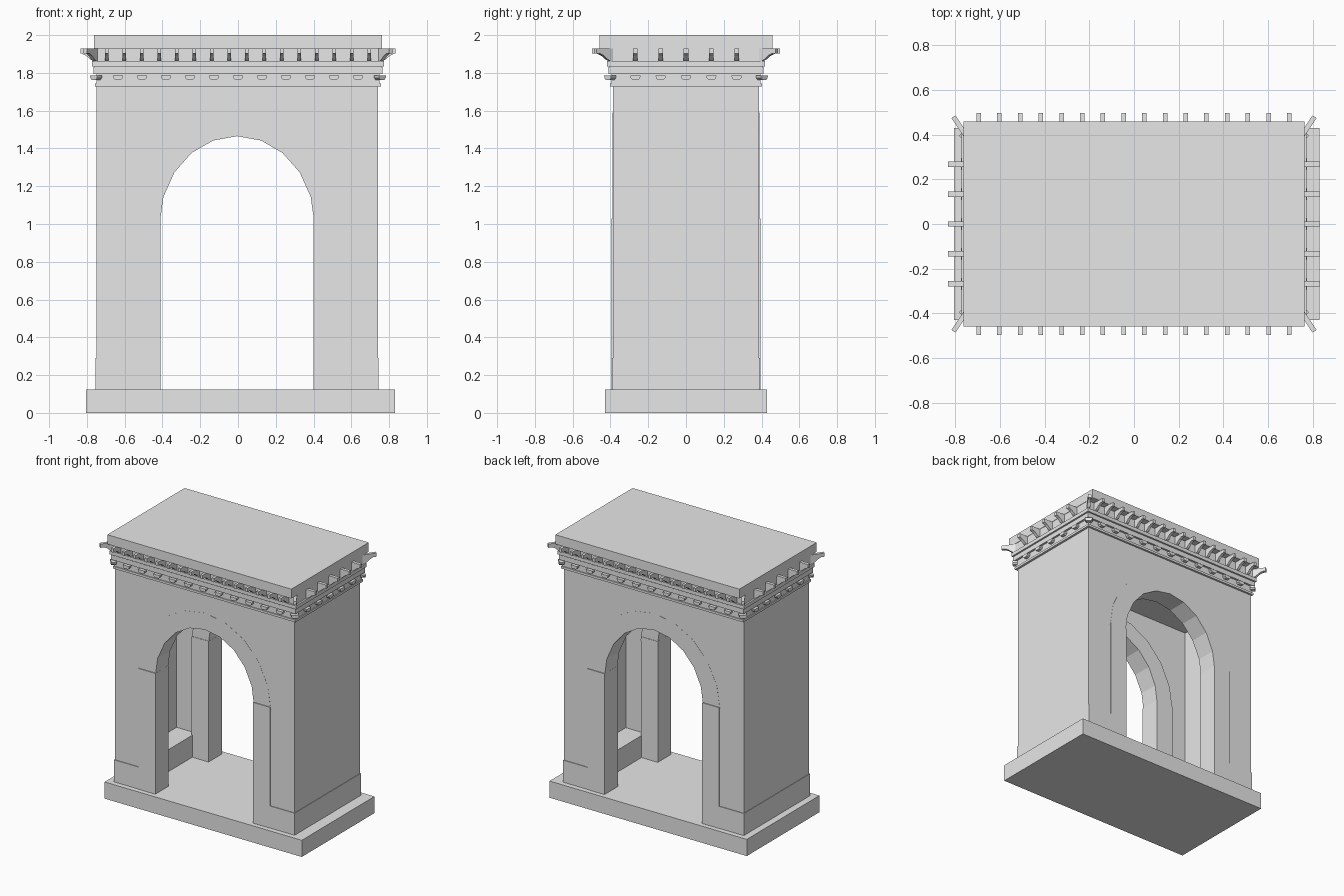
import bpy, bmesh, math
from mathutils import Matrix, Vector

if "Cube" in bpy.data.objects:
    bpy.data.objects.remove(bpy.data.objects["Cube"], do_unlink=True)

stone = bpy.data.materials.new("grey stone")
stone.use_nodes = True
GREY = (0.8, 0.8, 0.8, 1)
stone.diffuse_color = GREY
stone.node_tree.nodes["Principled BSDF"].inputs["Base Color"].default_value = GREY

CX = -0.005          # centre line of the arch
FLOOR, TOP = 0.125, 1.73


def finish(name, bm):
    bmesh.ops.recalc_face_normals(bm, faces=bm.faces)
    mesh = bpy.data.meshes.new(name)
    bm.to_mesh(mesh)
    bm.free()
    mesh.materials.append(stone)
    obj = bpy.data.objects.new(name, mesh)
    bpy.context.collection.objects.link(obj)
    return obj


def add_prism(bm, pts, lo, hi, matrix=Matrix()):
    """Extrude a profile of (x, z) points along y from lo to hi."""
    face = bm.faces.new([bm.verts.new(matrix @ Vector((x, lo, z))) for x, z in pts])
    ext = bmesh.ops.extrude_face_region(bm, geom=[face], use_keep_orig=True)
    move = matrix.to_3x3() @ Vector((0, hi - lo, 0))
    verts = [g for g in ext["geom"] if isinstance(g, bmesh.types.BMVert)]
    bmesh.ops.translate(bm, verts=verts, vec=move)


def prism(name, pts, lo, hi):
    bm = bmesh.new()
    add_prism(bm, pts, lo, hi)
    return finish(name, bm)


def box(name, x0, x1, y0, y1, z0, z1):
    return prism(name, [(x0, z0), (x1, z0), (x1, z1), (x0, z1)], y0, y1)


def arch(rx, rz, steps=10):
    """Half ellipse from the left springing to the right one."""
    angles = [math.pi * (1 - i / steps) for i in range(steps + 1)]
    return [(CX + rx * math.cos(a), 1.0 + rz * math.sin(a)) for a in angles]


# Base slab
box("base_slab", -0.805, 0.83, -0.43, 0.43, 0, FLOOR)

# Arched walls, arch bands and pilasters, front and back
opening = arch(0.48, 0.52)
wall = ([(-0.75, FLOOR), (opening[0][0], FLOOR)] + opening +
        [(opening[-1][0], FLOOR), (0.74, FLOOR), (0.74, TOP), (-0.75, TOP)])
band = arch(0.41, 0.465) + arch(0.55, 0.59)[::-1]
for label, s in (("front", -1), ("back", 1)):
    prism(label + "_wall", wall, s * 0.28, s * 0.387)
    prism(label + "_arch_band", band, s * 0.24, s * 0.388)
    for side, t in (("right", -1), ("left", 1)):
        x = sorted((CX + t * 0.405, CX + t * 0.545))
        box(f"{label}_{side}_pilaster", *x, *sorted((s * 0.237, s * 0.394)), FLOOR, 1.03)

# Side walls and low plinths
for side, t in (("right", -1), ("left", 1)):
    box(side + "_wall", *sorted((CX + t * 0.70, CX + t * 0.745)), -0.387, 0.387, FLOOR, TOP)
    box(side + "_plinth", *sorted((CX + t * 0.54, CX + t * 0.749)), -0.392, 0.392, FLOOR, 0.29)

# Cornice bands, stacked: half width, half depth, bottom, top
bands = [("ceiling_slab", 0.74, 0.386, 1.70, 1.735),
         ("lower_moulding", 0.757, 0.402, 1.728, 1.745),
         ("bead_band", 0.75, 0.395, 1.745, 1.80),
         ("fillet", 0.765, 0.41, 1.795, 1.83),
         ("dentil_band", 0.773, 0.418, 1.835, 1.862),
         ("frieze", 0.76, 0.405, 1.83, 1.935),
         ("top_slab", 0.763, 0.458, 1.93, 2.0)]
for name, hx, hy, z0, z1 in bands:
    box(name, -hx, hx, -hy, hy, z0, z1)


def row(bm, profile, width, angle, distance, offsets):
    """Repeat an outward-facing profile along one side."""
    turn = Matrix.Rotation(angle, 4, "Z")
    for o in offsets:
        add_prism(bm, profile, -width / 2, width / 2,
                  turn @ Matrix.Translation((distance, o, 0)))


def spread(half, count):
    return [-half + 2 * half * i / (count - 1) for i in range(count)]


# Scrolled brackets under the top slab, with diagonal ones at the corners
bracket = [(-0.02, 1.855), (0.005, 1.862), (0.025, 1.872), (0.045, 1.89),
           (0.07, 1.902), (0.095, 1.902), (0.095, 1.93), (-0.02, 1.93)]
short = [(min(x, 0.075), z) for x, z in bracket]
bm = bmesh.new()
for k in range(4):
    angle = k * math.pi / 2
    if k % 2:
        row(bm, bracket, 0.02, angle, 0.403, spread(0.695, 16))
    else:
        row(bm, short, 0.024, angle, 0.758, spread(0.268, 5))
for sx in (-1, 1):
    for sy in (-1, 1):
        place = (Matrix.Translation((sx * 0.755, sy * 0.40, 0)) @
                 Matrix.Rotation(math.atan2(sy * 0.075, sx * 0.05), 4, "Z"))
        add_prism(bm, [(x * 1.02, z) for x, z in bracket], -0.011, 0.011, place)
finish("brackets", bm)

# Rounded beads: the faceted outline runs along the wall and is pushed outward
bead = [(-0.027, 1.787), (-0.025, 1.773), (-0.015, 1.763),
        (0.015, 1.763), (0.025, 1.773), (0.027, 1.787)]
bm = bmesh.new()
for k in range(4):
    turn = Matrix.Rotation(k * math.pi / 2, 4, "Z")
    reach, places = ((0.39, spread(0.635, 11)), (0.745, spread(0.268, 5)))[k % 2]
    for o in places:
        add_prism(bm, bead, reach, reach + 0.03, turn @ Matrix.Translation((o, 0, 0)))
for sx in (-1, 1):
    for sy in (-1, 1):
        turn = Matrix.Rotation(math.atan2(-sx, sy), 4, "Z")
        add_prism(bm, bead, -0.01, 0.026,
                  Matrix.Translation((sx * 0.746, sy * 0.396, 0)) @ turn)
finish("beads", bm)
